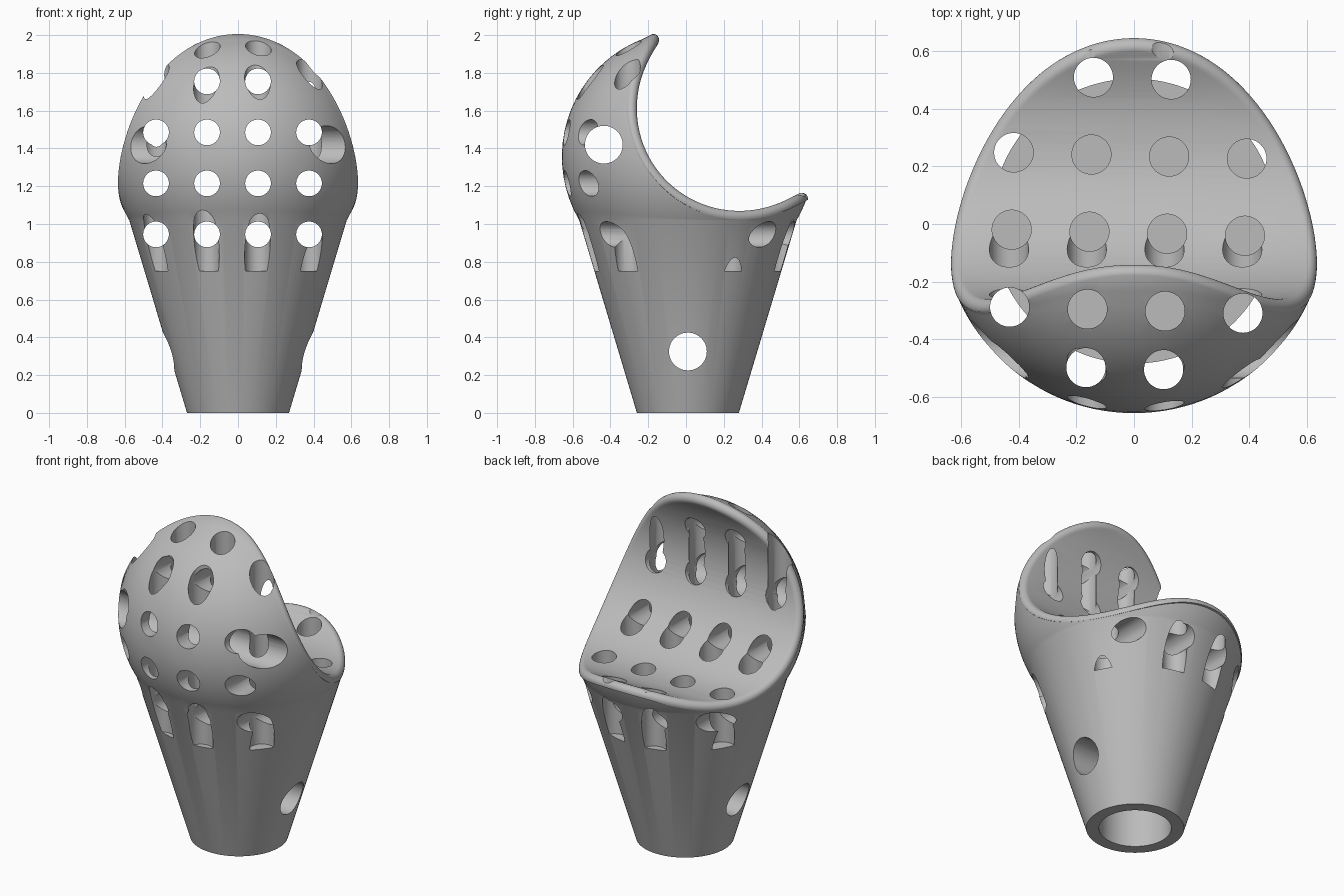
import bpy, bmesh
from math import sin, cos, acos, atan2, pi, sqrt, tan
from mathutils import Vector, Matrix

if "Cube" in bpy.data.objects:
    bpy.data.objects.remove(bpy.data.objects["Cube"], do_unlink=True)

# Main dimensions
CENTRE, DOME_R = Vector((0, 0.01, 1.357)), 0.667   # dome
SCOOP_Y, SCOOP_Z, SCOOP_R = 0.28, 1.61, 0.54       # scooped seat, axis along x
BASE_R, NECK_Z, RIM_R = 0.27, 1.02, 0.032
NECK_R = sqrt(DOME_R ** 2 - (NECK_Z - CENTRE.z) ** 2)
HALF, DOME_ROWS, RIM_ROWS = 72, 20, 8

grey = bpy.data.materials.new("plain grey")
grey.use_nodes = True
grey.diffuse_color = (0.5, 0.5, 0.5, 1)
grey.node_tree.nodes["Principled BSDF"].inputs["Base Color"].default_value = (0.5, 0.5, 0.5, 1)


def add_object(name, bm):
    bmesh.ops.recalc_face_normals(bm, faces=bm.faces)
    if bm.calc_volume(signed=True) < 0:
        bmesh.ops.reverse_faces(bm, faces=bm.faces)
    mesh = bpy.data.meshes.new(name)
    bm.to_mesh(mesh)
    bm.free()
    mesh.materials.append(grey)
    obj = bpy.data.objects.new(name, mesh)
    bpy.context.collection.objects.link(obj)
    return obj


def slerp(a, b, f):
    w = a.angle(b)
    return (a * sin((1 - f) * w) + b * sin(f * w)) / sin(w)


def section(t):
    """One strip of the shell: base, neck, dome, rounded rim (t = 0 front, 1 back)."""
    to_dome = Vector((CENTRE.y - SCOOP_Y, CENTRE.z - SCOOP_Z))
    dist = to_dome.length
    spread = acos((SCOOP_R ** 2 + dist ** 2 - DOME_R ** 2) / (2 * SCOOP_R * dist))
    a = atan2(to_dome.y, to_dome.x) - spread * cos(pi * t)
    into = Vector((0, cos(a), sin(a)))
    p = Vector((0, SCOOP_Y, SCOOP_Z)) + into * SCOOP_R
    p.x = sqrt(max(0, DOME_R ** 2 - (p - CENTRE).length_squared))
    out = (p - CENTRE).normalized()
    t1 = (into - out * out.dot(into)).normalized()
    t2 = (into * out.dot(into) - out).normalized()
    h = t1.angle(t2) / 2
    start, end = p + t1 * RIM_R / tan(h), p + t2 * RIM_R / tan(h)
    mid = p + (t1 + t2).normalized() * RIM_R / sin(h)

    az = pi * (t - 0.5)
    around = Vector((cos(az), sin(az), 0))
    axis = Vector((0, CENTRE.y, 0))
    neck = axis + around * NECK_R + Vector((0, 0, NECK_Z))
    points = [axis + around * BASE_R]
    for k in range(DOME_ROWS):
        d = slerp(neck - CENTRE, start - CENTRE, k / DOME_ROWS)
        points.append(CENTRE + d.normalized() * DOME_R)
    for k in range(RIM_ROWS + 1):
        points.append(mid + slerp(start - mid, end - mid, k / RIM_ROWS))
    if t in (0, 1):
        for q in points:
            q.x = 0
    return points


# Tapered body with dome, scooped seat and rounded rim
bm = bmesh.new()
right = [section(i / HALF) for i in range(HALF + 1)]
mirrored = [[Vector((-q.x, q.y, q.z)) for q in s] for s in right[HALF - 1:0:-1]]
strips = [[bm.verts.new(q) for q in s] for s in right + mirrored]
count = 2 * HALF
for i in range(count):
    s, n = strips[i], strips[(i + 1) % count]
    for k in range(len(s) - 1):
        bm.faces.new((s[k], n[k], n[k + 1], s[k + 1]))
bm.faces.new([s[0] for s in strips])
inner = [s[-1] for s in strips]
for i in range(HALF):
    ring = [inner[i], inner[i + 1], inner[-i - 1], inner[-i % count]]
    bm.faces.new(list(dict.fromkeys(ring)))
body = add_object("perforated_body", bm)


def drill(name, axis, holes):
    """Cut round holes; each hole is (start point, length, radius)."""
    bm = bmesh.new()
    turn = Vector((0, 0, 1)).rotation_difference(axis).to_matrix().to_4x4()
    for start, length, radius in holes:
        place = Matrix.Translation(Vector(start) + axis * length / 2) @ turn
        bmesh.ops.create_cone(bm, cap_ends=True, segments=48, radius1=radius,
                              radius2=radius, depth=length, matrix=place)
    cutter = add_object(name, bm)
    cutter.hide_render = True
    mod = body.modifiers.new(name, "BOOLEAN")
    mod.operation, mod.solver, mod.object = "DIFFERENCE", "MANIFOLD", cutter
    bpy.context.view_layer.objects.active = body
    bpy.ops.object.modifier_apply(modifier=mod.name)
    bpy.data.objects.remove(cutter, do_unlink=True)


X, Y, Z = Vector((1, 0, 0)), Vector((0, 1, 0)), Vector((0, 0, 1))
columns = [-0.434 + 0.27 * i for i in range(4)]

# Socket in the underside
drill("socket", Z, [((0, CENTRE.y, -0.1), 0.7, 0.2)])
# Large holes from side to side
drill("side_holes", X, [((-1, 0.01, 0.325), 2, 0.1), ((-1, -0.435, 1.42), 2, 0.1)])
# Grid of holes from front to back
drill("front_holes", Y, [((x, -1, 0.945 + 0.27 * r), 2, 0.068)
                         for r in range(4) for x in (columns if r < 3 else columns[1:3])])
# Slightly turned grid of blind holes from above
drill("top_holes", Z, [((x + 0.01 + 0.026 * y, y - 0.026 * x, 0.75), 1.5, 0.068)
                       for y in (-0.503, -0.3, -0.031, 0.237, 0.505)
                       for x in (columns if abs(y) < 0.4 else columns[1:3])])

# Smooth shading with crisp hole edges
bpy.ops.object.select_all(action="DESELECT")
body.select_set(True)
bpy.context.view_layer.objects.active = body
bpy.ops.object.shade_smooth_by_angle(angle=pi / 6)
